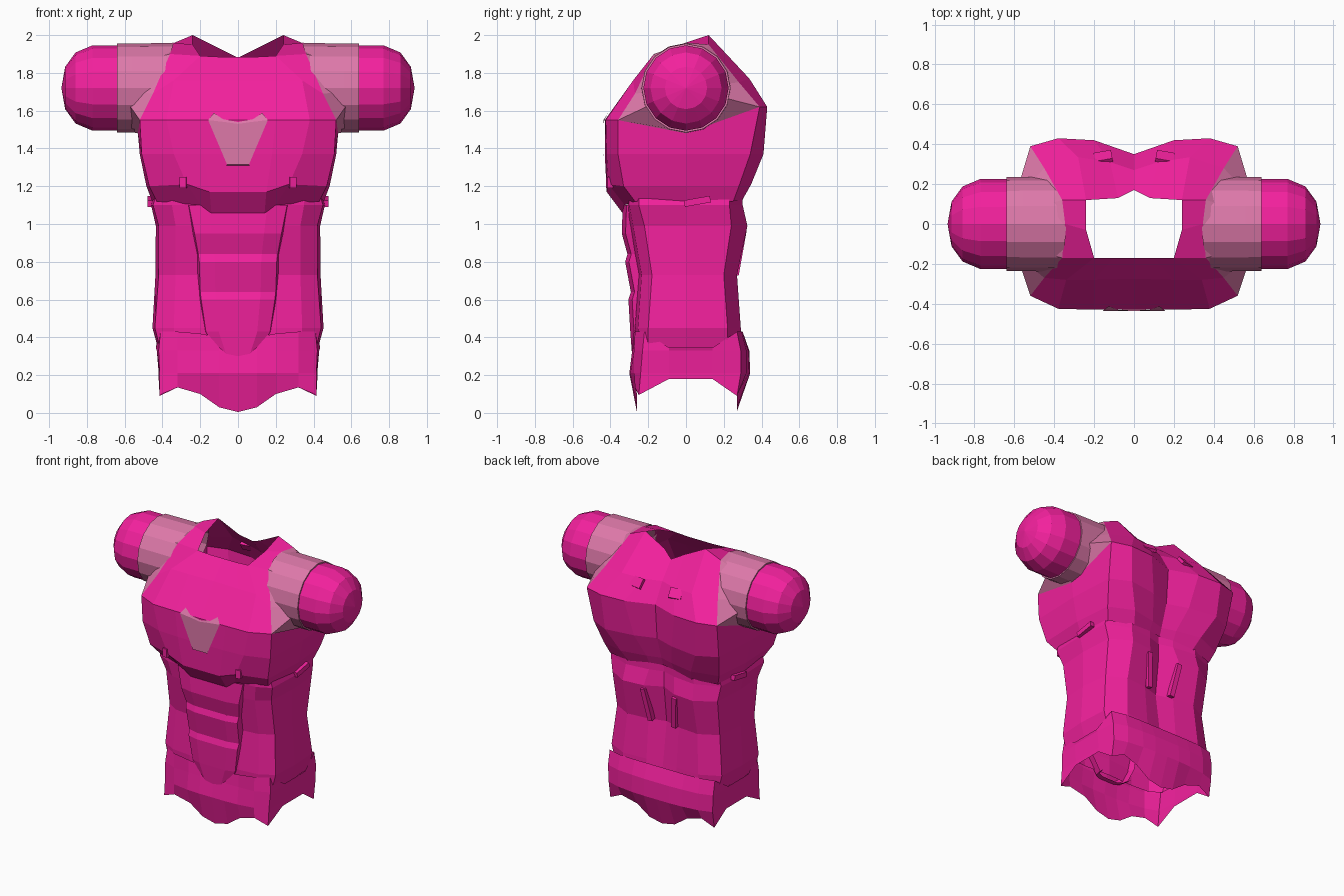
import bpy, bmesh
from math import sin, cos, pi, radians, hypot
from mathutils import Matrix, Euler


def material(name, rgb):
    m = bpy.data.materials.new(name)
    m.diffuse_color = (*rgb, 1)
    return m


PINK = material("hot_pink", (0.9, 0.015, 0.34))
PALE = material("pale_pink", (0.73, 0.19, 0.40))


def finish(name, bm, mat):
    """Turn the +x half into an object with a mirrored twin."""
    me = bpy.data.meshes.new(name)
    bm.to_mesh(me)
    bm.free()
    me.materials.append(mat)
    ob = bpy.data.objects.new(name, me)
    bpy.context.collection.objects.link(ob)
    mod = ob.modifiers.new("mirror", 'MIRROR')
    mod.merge_threshold = 0.002
    return ob


def loft(name, blocks, mat=PINK, closed=False):
    """Skin each block (a list of equally long point rows) with flat quads."""
    bm = bmesh.new()
    for rows in blocks:
        vs = [[bm.verts.new(p) for p in r] for r in rows]
        n = len(rows[0])
        for a, b in zip(vs, vs[1:]):
            for i in range(n if closed else n - 1):
                j = (i + 1) % n
                bm.faces.new((a[i], a[j], b[j], b[i]))
    bmesh.ops.remove_doubles(bm, verts=bm.verts, dist=0.001)
    return finish(name, bm, mat)


def ring(z, pts):
    return [(x, y, z) for x, y in pts]


def box(name, loc, size, rot=(0, 0, 0), mat=PINK):
    bm = bmesh.new()
    bmesh.ops.create_cube(bm, size=1)
    e = Euler([radians(a) for a in rot])
    bm.transform(Matrix.LocRotScale(loc, e, size))
    return finish(name, bm, mat)


# pelvis guard with scalloped hem
hem = [(0, -.26, .005), (.1, -.26, .03), (.2, -.26, .10), (.32, -.27, .135),
       (.415, -.25, .095), (.42, -.09, .18), (.42, .14, .18), (.415, .27, .09),
       (.32, .28, .135), (.2, .27, .10), (.1, .27, .03), (0, .27, .01)]
hip = ring(.21, [(0, -.30), (.1, -.30), (.2, -.295), (.32, -.275), (.415, -.24),
                 (.42, -.09), (.42, .14), (.415, .29), (.32, .32), (.2, .335),
                 (.1, .34), (0, .34)])
waist = ring(.33, [(0, -.28), (.1, -.285), (.2, -.28), (.32, -.275), (.42, -.23),
                   (.43, -.09), (.43, .14), (.42, .29), (.32, .32), (.2, .33),
                   (.1, .335), (0, .335)])
belt = [(0, -.26, .40), (.1, -.27, .40), (.2, -.28, .42), (.32, -.27, .43),
        (.41, -.22, .43), (.435, -.09, .345), (.435, .14, .345), (.42, .27, .43),
        (.32, .295, .43), (.2, .30, .43), (.1, .30, .43), (0, .30, .43)]
loft("pelvis_guard", [[hem, hip, waist, belt]])

# abdomen shell
loft("abdomen", [[
    ring(.33, [(0, -.25), (.2, -.26), (.34, -.25), (.41, -.20), (.42, 0),
               (.41, .22), (.30, .29), (.12, .29), (0, .28)]),
    ring(.45, [(0, -.25), (.2, -.27), (.34, -.255), (.44, -.20), (.453, 0),
               (.44, .22), (.30, .29), (.12, .28), (0, .26)]),
    ring(.73, [(0, -.25), (.2, -.25), (.33, -.235), (.42, -.18), (.437, 0),
               (.41, .20), (.28, .27), (.12, .255), (0, .22)]),
    ring(.99, [(0, -.28), (.2, -.30), (.33, -.28), (.42, -.22), (.435, 0),
               (.42, .24), (.28, .325), (.12, .31), (0, .25)]),
    ring(1.10, [(0, -.28), (.2, -.31), (.35, -.30), (.45, -.25), (.46, 0),
                (.44, .23), (.27, .30), (.1, .28), (0, .25)]),
    ring(1.17, [(0, -.28), (.2, -.31), (.35, -.30), (.43, -.25), (.44, 0),
                (.43, .23), (.27, .30), (.1, .28), (0, .25)])]])

# raised stomach plate with stepped muscles
steps = [(.30, .10, -.25), (.30, .10, -.285), (.43, .17, -.295), (.60, .195, -.305),
         (.64, .20, -.292), (.80, .205, -.322), (.84, .21, -.31), (.95, .23, -.34),
         (1.10, .26, -.335)]
loft("stomach_plate", [[[(0, y, z), (w * .6, y, z), (w, y + .02, z), (w + .015, y + .08, z)]
                        for z, w, y in steps]])

# chest and back shell
loft("chest", [[
    [(0, -.33, 1.05), (.14, -.33, 1.05), (.20, -.325, 1.10), (.43, -.27, 1.12),
     (.45, 0, 1.11), (.43, .25, 1.12), (.25, .30, 1.13), (.1, .28, 1.15), (0, .26, 1.15)],
    [(0, -.42, 1.17), (.15, -.42, 1.17), (.27, -.41, 1.21), (.47, -.33, 1.20),
     (.485, 0, 1.20), (.46, .28, 1.20), (.28, .345, 1.21), (.1, .31, 1.21), (0, .28, 1.21)],
    ring(1.37, [(0, -.43), (.18, -.43), (.34, -.42), (.51, -.36), (.52, 0),
                (.50, .34), (.36, .41), (.15, .38), (0, .33)]),
    [(0, -.43, 1.55), (.20, -.43, 1.55), (.38, -.425, 1.55), (.52, -.36, 1.55),
     (.53, 0, 1.48), (.52, .39, 1.62), (.38, .43, 1.62), (.2, .42, 1.62), (0, .35, 1.62)]]])

# yoke: upper chest, shoulder strap, upper back
front = [[(0, -.43, 1.55), (.20, -.43, 1.55), (.38, -.425, 1.55), (.52, -.36, 1.55)],
         [(0, -.275, 1.76), (.20, -.28, 1.76), (.34, -.28, 1.76), (.45, -.27, 1.69)],
         [(0, -.17, 1.885), (.1, -.17, 1.885), (.20, -.17, 1.89), (.36, -.17, 1.90)]]
strap = [front[2][2:], [(.24, -.03, 1.95), (.345, 0, 1.96)],
         [(.24, .12, 2.0), (.36, .12, 1.95)]]
back = [[(0, .17, 1.88), (.08, .13, 1.92)] + strap[2],
        [(0, .27, 1.76), (.12, .31, 1.76), (.28, .335, 1.77), (.45, .28, 1.75)],
        [(0, .35, 1.62), (.2, .42, 1.62), (.38, .43, 1.62), (.52, .39, 1.62)]]
loft("yoke", [front, strap, back])

# armhole gusset joining the yoke to the round sleeve
CZ = 1.72
hole = [back[2][3], back[1][3], back[0][3], strap[1][1], front[2][3],
        front[1][3], front[0][3], (.53, 0, 1.48)]


def onto_sleeve(p, r=.23):
    d = hypot(p[1], p[2] - CZ)
    return (p[0] + .05, p[1] * r / d, CZ + (p[2] - CZ) * r / d)


loft("armhole_gusset", [[hole, [onto_sleeve(p) for p in hole]]], PALE, True)


# sleeves and rounded arm caps
def circle(x, r, slant=0, n=16):
    ang = [2 * pi * i / n for i in range(n)]
    return [(x + slant * (1 - sin(a)) / 2, r * cos(a), CZ + r * sin(a)) for a in ang]


loft("sleeve", [[circle(.34, .238, .15), circle(.56, .236), circle(.64, .235),
                 circle(.64, .20)]], PALE, True)
loft("arm_cap", [[circle(x, r) for x, r in
                  [(.60, .226), (.77, .226), (.86, .188), (.915, .112), (.935, .001)]]],
     PINK, True)

# pale chest emblem panel
loft("chest_panel", [[
    [(0, -.425, 1.31), (.03, -.425, 1.31), (.06, -.425, 1.31)],
    [(0, -.435, 1.315), (.03, -.435, 1.315), (.058, -.435, 1.315)],
    [(0, -.437, 1.53), (.07, -.437, 1.54), (.158, -.437, 1.55)],
    [(0, -.434, 1.54), (.08, -.430, 1.555), (.128, -.412, 1.588)]]], PALE)

# small fittings: chest tabs, side slots, back tiles, lower back fins
box("chest_tab", (.29, -.405, 1.22), (.035, .03, .06), (0, 0, 10))
box("side_slot", (.465, .06, 1.12), (.03, .14, .035), (10, 0, 0))
box("back_tile", (.155, .335, 1.735), (.09, .02, .07), (38, 0, -10))
box("lower_back_fin", (.11, .275, .85), (.035, .05, .24), (-10, 8, 0))
